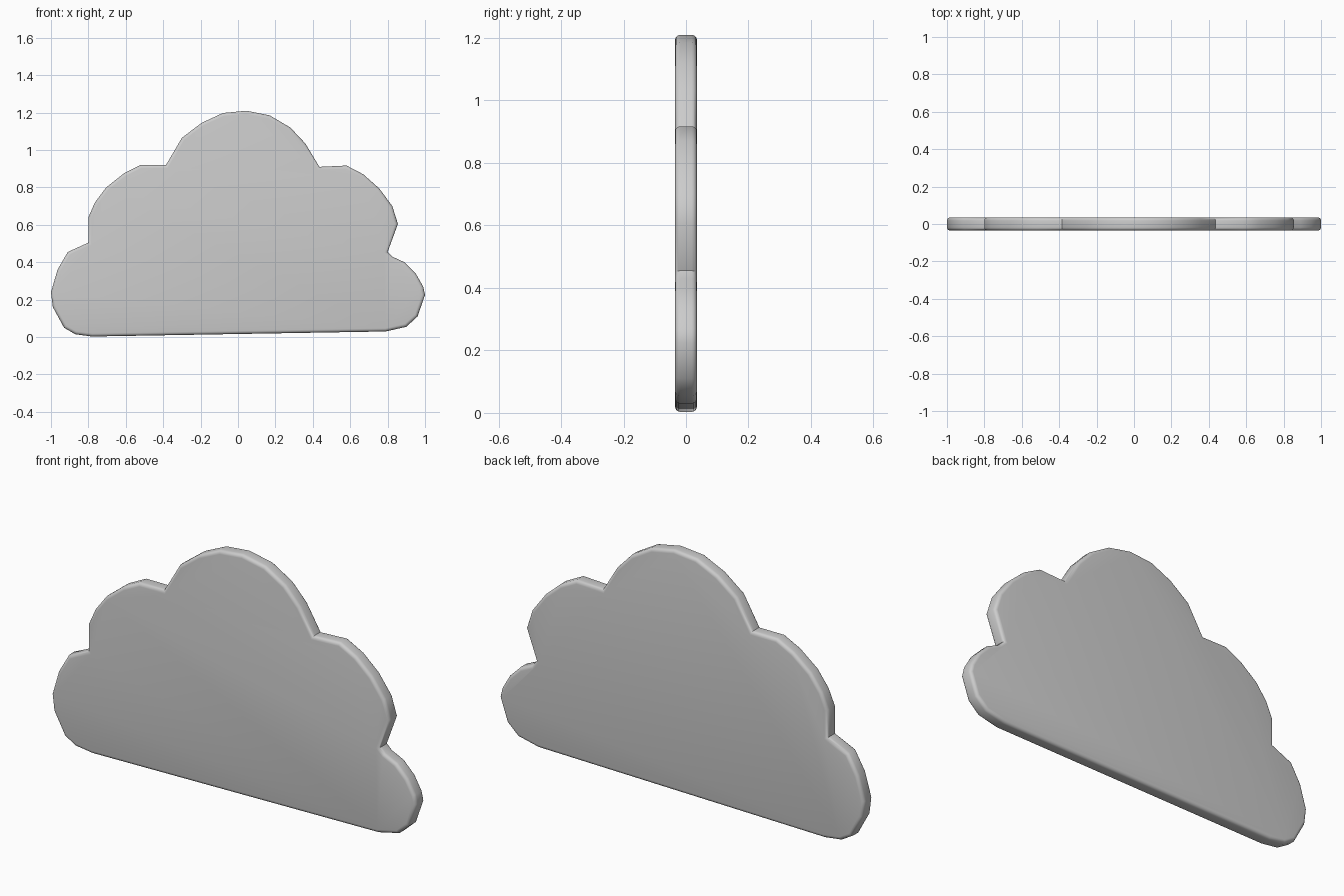
import bpy, bmesh, math

if "Cube" in bpy.data.objects:
    bpy.data.objects.remove(bpy.data.objects["Cube"])

HALF = 0.035     # half thickness of the slab
ROUND = 0.017    # rounding of the front and back rims

# cloud outline (x, z), counter-clockwise seen from the front
LOBES = [
    # flat base and lower right lobe
    [(-0.78, 0.003), (0.79, 0.03), (0.90, 0.055), (0.96, 0.11), (1.0, 0.225),
     (0.99, 0.27), (0.95, 0.34), (0.89, 0.40), (0.825, 0.43), (0.80, 0.455)],
    # upper right lobe
    [(0.855, 0.605), (0.825, 0.70), (0.755, 0.795), (0.67, 0.87), (0.58, 0.917), (0.435, 0.91)],
    # crown
    [(0.36, 1.035), (0.28, 1.12), (0.17, 1.185), (0.045, 1.21), (-0.08, 1.198),
     (-0.195, 1.145), (-0.30, 1.065), (-0.385, 0.92)],
    # upper left lobe
    [(-0.52, 0.92), (-0.61, 0.875), (-0.705, 0.80), (-0.765, 0.72), (-0.80, 0.64), (-0.80, 0.505)],
    # lower left lobe
    [(-0.91, 0.455), (-0.965, 0.36), (-1.0, 0.24), (-0.99, 0.16), (-0.93, 0.05), (-0.87, 0.015)],
]

# slab: outline face extruded to depth
bm = bmesh.new()
front = bm.faces.new([bm.verts.new((x, -HALF, z)) for lobe in LOBES for x, z in lobe])
res = bmesh.ops.extrude_face_region(bm, geom=[front], use_keep_orig=True)
new_verts = [g for g in res["geom"] if isinstance(g, bmesh.types.BMVert)]
bmesh.ops.translate(bm, verts=new_verts, vec=(0, 2 * HALF, 0))
bmesh.ops.recalc_face_normals(bm, faces=bm.faces[:])

# rounded rims
rims = [e for e in bm.edges if abs(e.verts[0].co.y - e.verts[1].co.y) < 1e-5]
bmesh.ops.bevel(bm, geom=rims, offset=ROUND, segments=4, profile=0.5,
                affect='EDGES', clamp_overlap=True)

mesh = bpy.data.meshes.new("cloud_slab")
bm.to_mesh(mesh)
bm.free()
cloud = bpy.data.objects.new("cloud_slab", mesh)
bpy.context.collection.objects.link(cloud)

# single light grey colour
grey = bpy.data.materials.new("light grey")
grey.diffuse_color = (0.6, 0.6, 0.6, 1)
grey.use_nodes = True
grey.node_tree.nodes["Principled BSDF"].inputs["Base Color"].default_value = grey.diffuse_color
mesh.materials.append(grey)

bpy.context.view_layer.objects.active = cloud
cloud.select_set(True)
bpy.ops.object.shade_smooth_by_angle(angle=math.radians(40))
